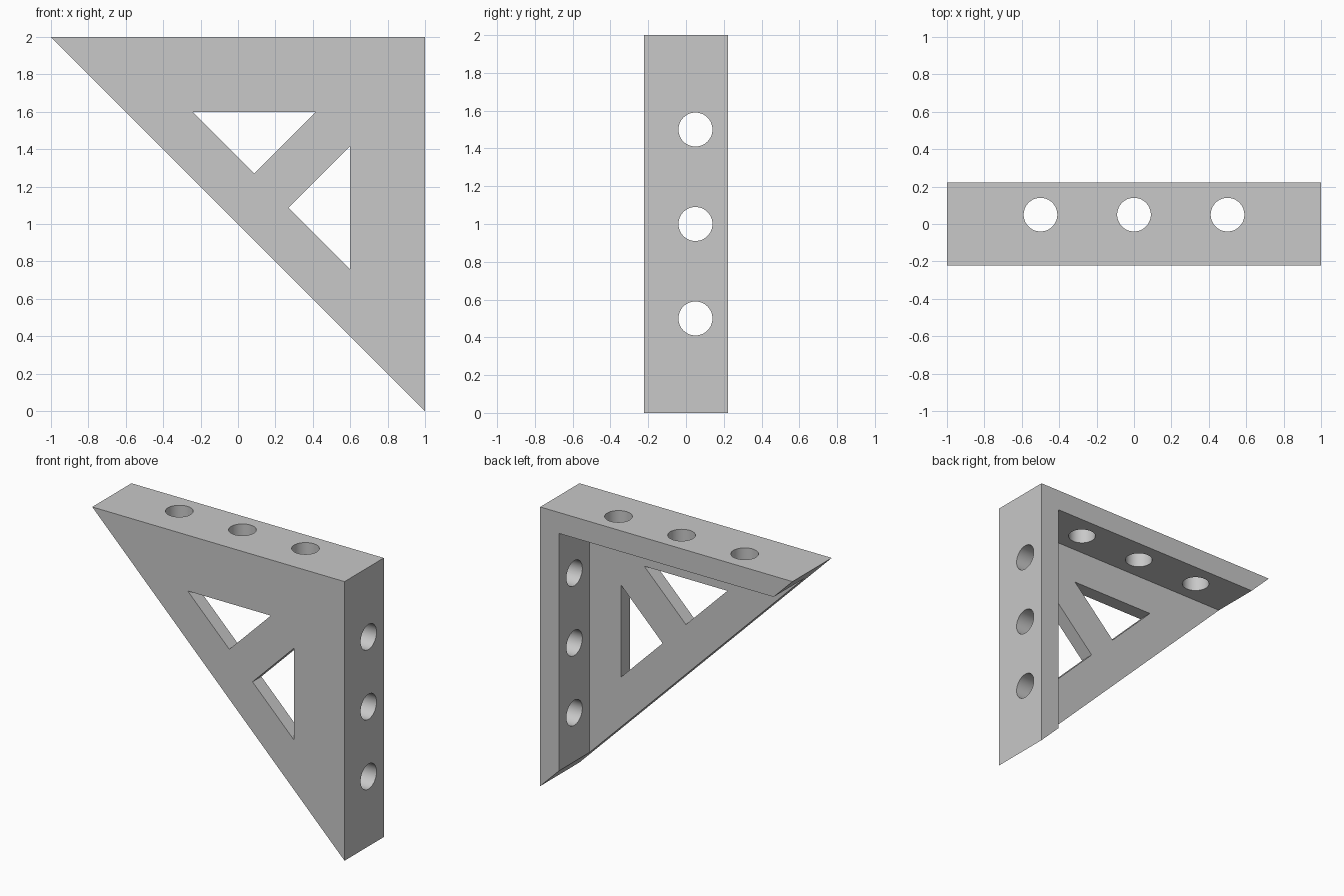
import bpy, bmesh, math
from mathutils import Matrix

cube = bpy.data.objects.get("Cube")
if cube:
    bpy.data.objects.remove(cube, do_unlink=True)

HALF = 0.222      # half the depth in y
PLATE = 0.10      # web plate thickness
FLANGE = 0.15     # flange thickness
HOLE_Y, HOLE_R = 0.05, 0.09

grey = bpy.data.materials.new("plain grey")
grey.use_nodes = True
color = (0.58, 0.58, 0.58, 1)
grey.diffuse_color = color
grey.node_tree.nodes["Principled BSDF"].inputs["Base Color"].default_value = color


def finish(bm, name):
    bmesh.ops.recalc_face_normals(bm, faces=bm.faces)
    mesh = bpy.data.meshes.new(name)
    bm.to_mesh(mesh)
    bm.free()
    mesh.materials.append(grey)
    obj = bpy.data.objects.new(name, mesh)
    bpy.context.collection.objects.link(obj)
    return obj


def prism(name, outline, y0, y1):
    """Extrude an outline of (x, z) points from y0 to y1."""
    bm = bmesh.new()
    face = bm.faces.new([bm.verts.new((x, y0, z)) for x, z in outline])
    out = bmesh.ops.extrude_face_region(bm, geom=[face])
    moved = [v for v in out["geom"] if isinstance(v, bmesh.types.BMVert)]
    bmesh.ops.translate(bm, verts=moved, vec=(0, y1 - y0, 0))
    return finish(bm, name)


def drill(name, center, turn):
    bm = bmesh.new()
    bmesh.ops.create_cone(bm, cap_ends=True, segments=64, radius1=HOLE_R,
                          radius2=HOLE_R, depth=0.4,
                          matrix=Matrix.Translation(center) @ turn)
    return finish(bm, name)


def mirrored(outline):
    """Reflect across the diagonal of the bracket."""
    return [(z - 1, x + 1) for x, z in outline]


# Solid triangular body
bracket = prism("angle_bracket", [(-1, 2), (1, 2), (1, 0)], -HALF, HALF)

# Rear pocket that leaves the web plate and two flanges
inner = 1 - FLANGE
cutters = [prism("pocket_cutter",
                 [(-1.5, -0.5), (inner, -0.5), (inner, 1 + inner), (-1.5, 1 + inner)],
                 PLATE - HALF, 0.5)]

# Two triangular windows either side of the diagonal rib
window = [(-0.243, 1.6), (0.416, 1.6), (0.0865, 1.2705)]
for outline in (window, mirrored(window)):
    cutters.append(prism("window_cutter", outline, -0.5, 0.5))

# Three bolt holes through each flange
middle = 1 - FLANGE / 2
for p in (-0.5, 0, 0.5):
    cutters.append(drill("top_hole_cutter", (p, HOLE_Y, 1 + middle), Matrix()))
    cutters.append(drill("side_hole_cutter", (middle, HOLE_Y, 1 + p),
                         Matrix.Rotation(math.pi / 2, 4, "Y")))

bpy.ops.object.select_all(action="DESELECT")
bpy.context.view_layer.objects.active = bracket
bracket.select_set(True)
for cutter in cutters:
    cutter.hide_render = True
    mod = bracket.modifiers.new("cut", "BOOLEAN")
    mod.operation = "DIFFERENCE"
    mod.solver = "EXACT"
    mod.object = cutter
    bpy.ops.object.modifier_apply(modifier=mod.name)
    bpy.data.objects.remove(cutter, do_unlink=True)

# Smooth hole walls, crisp edges
bpy.ops.object.shade_smooth_by_angle(angle=math.radians(30))
